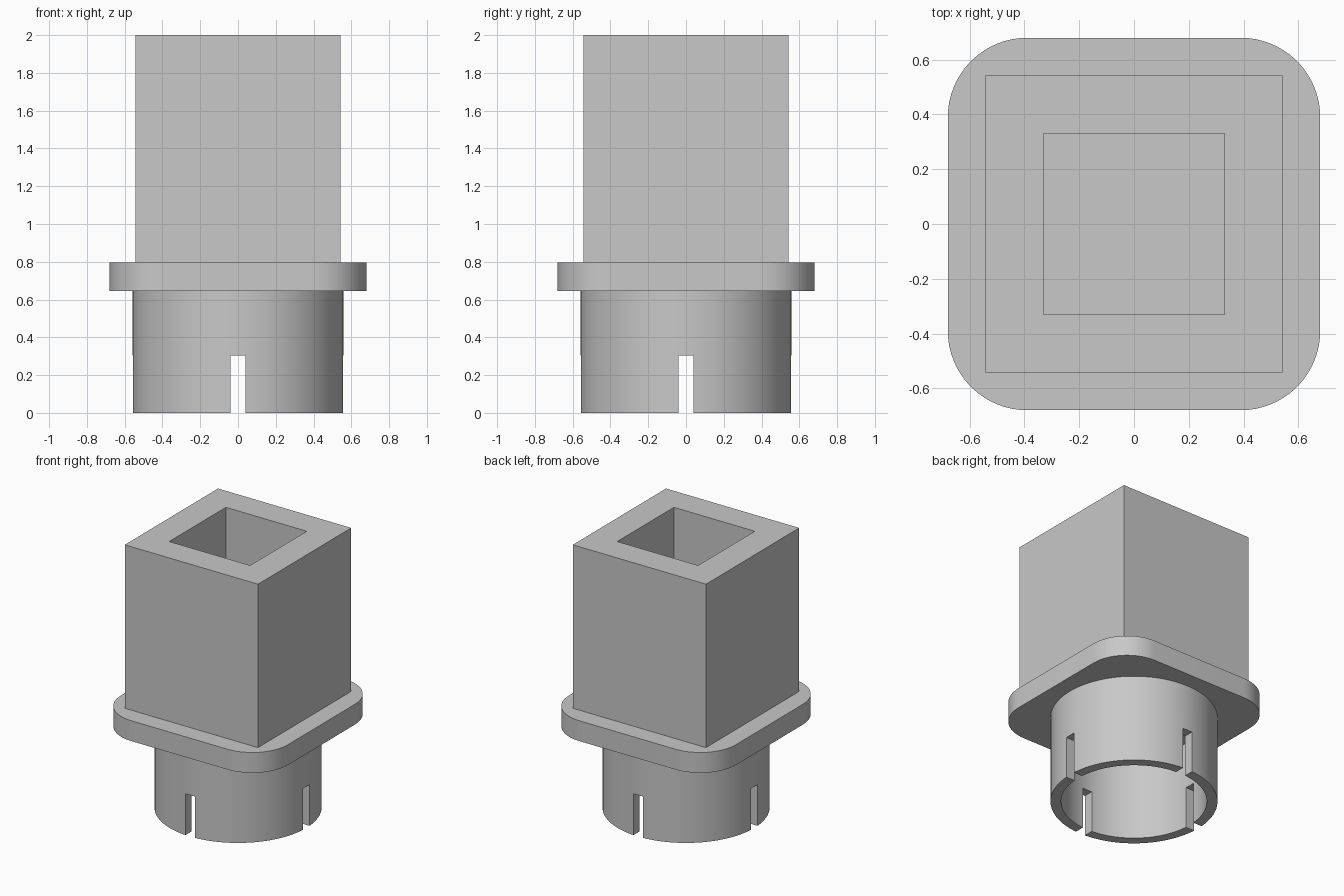
import bpy
import bmesh
from math import pi, cos, sin, radians

if "Cube" in bpy.data.objects:
    bpy.data.objects.remove(bpy.data.objects["Cube"])

# Single plastic material
grey = bpy.data.materials.new("light grey plastic")
grey.use_nodes = True
colour = (0.58, 0.58, 0.58, 1)
grey.diffuse_color = colour
grey.node_tree.nodes["Principled BSDF"].inputs["Base Color"].default_value = colour


def square(half):
    return [(-half, -half), (half, -half), (half, half), (-half, half)]


def circle(radius, sides=96):
    return [(radius * cos(2 * pi * i / sides), radius * sin(2 * pi * i / sides))
            for i in range(sides)]


def rounded_square(half, radius, steps=16):
    c = half - radius
    points = []
    for k, (x, y) in enumerate([(c, c), (-c, c), (-c, -c), (c, -c)]):
        for i in range(steps + 1):
            a = pi / 2 * (k + i / steps)
            points.append((x + radius * cos(a), y + radius * sin(a)))
    return points


def loft(name, sections, ring=False):
    """Bridge (outline, height) sections; ring joins last to first, else both ends are capped."""
    bm = bmesh.new()
    loops = [[bm.verts.new((x, y, z)) for x, y in outline] for outline, z in sections]
    pairs = list(zip(loops, loops[1:]))
    if ring:
        pairs.append((loops[-1], loops[0]))
    else:
        bm.faces.new(loops[0])
        bm.faces.new(loops[-1])
    for a, b in pairs:
        for i in range(len(a)):
            j = (i + 1) % len(a)
            bm.faces.new((a[i], a[j], b[j], b[i]))
    bmesh.ops.recalc_face_normals(bm, faces=bm.faces[:])
    mesh = bpy.data.meshes.new(name)
    bm.to_mesh(mesh)
    bm.free()
    mesh.materials.append(grey)
    obj = bpy.data.objects.new(name, mesh)
    bpy.context.collection.objects.link(obj)
    return obj


def activate(obj):
    bpy.ops.object.select_all(action='DESELECT')
    obj.select_set(True)
    bpy.context.view_layer.objects.active = obj


flange_low, flange_high = 0.645, 0.795

# Square block with a blind square socket
block = loft("square_socket", [
    (square(0.543), flange_high), (square(0.543), 2),
    (square(0.33), 2), (square(0.33), flange_high + 0.005)])

# Rounded flange plate
outline = rounded_square(0.68, 0.29)
flange = loft("flange", [(outline, flange_low), (outline, flange_high)])

# Round hollow sleeve
sleeve = loft("round_sleeve", [
    (circle(0.558), flange_low), (circle(0.558), 0),
    (circle(0.487), 0), (circle(0.487), flange_low)], ring=True)

# Four slots in the sleeve, cut by two crossing bars
for sx, sy in ((0.078, 2), (2, 0.078)):
    bpy.ops.mesh.primitive_cube_add(size=1, location=(0, 0, 0.105))
    bar = bpy.context.object
    bar.name = "slot_cutter"
    bar.scale = (sx, sy, 0.4)
    bar.hide_render = True
    bar.data.materials.append(grey)
    cut = sleeve.modifiers.new("slots", 'BOOLEAN')
    cut.operation = 'DIFFERENCE'
    cut.solver = 'EXACT'
    cut.object = bar
    activate(sleeve)
    bpy.ops.object.modifier_apply(modifier=cut.name)
    bpy.data.objects.remove(bar)

# Smooth curved walls, crisp edges
for obj in (block, flange, sleeve):
    activate(obj)
    bpy.ops.object.shade_smooth_by_angle(angle=radians(30))
